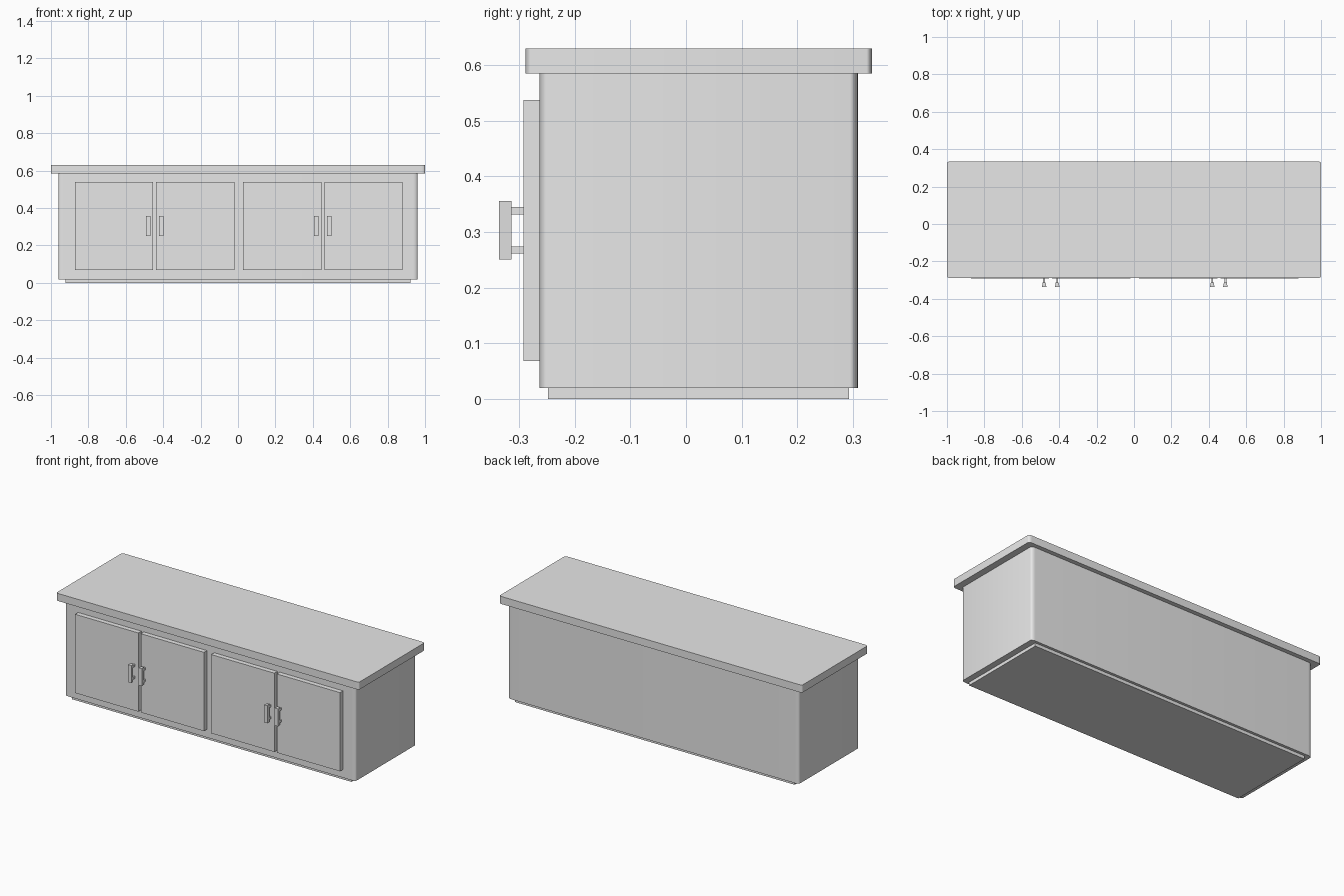
import bpy
import bmesh
from math import cos, sin, pi

cube = bpy.data.objects.get("Cube")
if cube:
    bpy.data.objects.remove(cube, do_unlink=True)

grey = bpy.data.materials.new("light_grey")
grey.use_nodes = True
grey.diffuse_color = (0.8, 0.8, 0.8, 1)
grey.node_tree.nodes["Principled BSDF"].inputs["Base Color"].default_value = (0.8, 0.8, 0.8, 1)


def prism(name, outline, z0, z1, smooth=False):
    """Extrude a plan outline from z0 up to z1."""
    bm = bmesh.new()
    base = bm.faces.new([bm.verts.new((x, y, z0)) for x, y in outline])
    grown = bmesh.ops.extrude_face_region(bm, geom=[base])["geom"]
    for v in grown:
        if isinstance(v, bmesh.types.BMVert):
            v.co.z = z1
    bmesh.ops.recalc_face_normals(bm, faces=bm.faces)
    mesh = bpy.data.meshes.new(name)
    bm.to_mesh(mesh)
    bm.free()
    mesh.materials.append(grey)
    obj = bpy.data.objects.new(name, mesh)
    bpy.context.collection.objects.link(obj)
    if smooth:
        bpy.ops.object.select_all(action='DESELECT')
        obj.select_set(True)
        bpy.context.view_layer.objects.active = obj
        bpy.ops.object.shade_smooth_by_angle()
    return obj


def rect(x0, x1, y0, y1):
    return [(x0, y0), (x1, y0), (x1, y1), (x0, y1)]


def round_rect(half, y0, y1, rx, ry, steps=6):
    """Plan rectangle with elliptical corners."""
    points = []
    corners = [(half - rx, y1 - ry), (rx - half, y1 - ry),
               (rx - half, y0 + ry), (half - rx, y0 + ry)]
    for i, (cx, cy) in enumerate(corners):
        for s in range(steps + 1):
            a = (i + s / steps) * pi / 2
            points.append((cx + rx * cos(a), cy + ry * sin(a)))
    return points


# Plinth, cabinet body and worktop
prism("plinth", rect(-0.923, 0.923, -0.248, 0.293), 0, 0.019)
prism("cabinet_body", round_rect(0.96, -0.264, 0.309, 0.025, 0.014), 0.019, 0.585, True)
prism("worktop", round_rect(1.0, -0.289, 0.335, 0.02, 0.01), 0.585, 0.63, True)

# Two pairs of doors, each with handles beside the meeting edge
door_front = -0.2925
for pair, centre in (("right", -0.4455), ("left", 0.4535)):
    for side, s in (("right", -1), ("left", 1)):
        tag = f"{pair}_pair_{side}"
        edges = sorted((centre + s * 0.008, centre + s * 0.4255))
        prism(f"{tag}_door", rect(*edges, door_front, -0.262), 0.068, 0.538)

        hx = centre + s * 0.035
        grip = [(hx - 0.012, -0.336), (hx + 0.012, -0.336),
                (hx + 0.008, -0.314), (hx - 0.008, -0.314)]
        prism(f"{tag}_handle_grip", grip, 0.251, 0.356)
        for level, z in (("lower", 0.261), ("upper", 0.332)):
            prism(f"{tag}_handle_{level}_post",
                  rect(hx - 0.005, hx + 0.005, -0.315, door_front + 0.001), z, z + 0.013)
